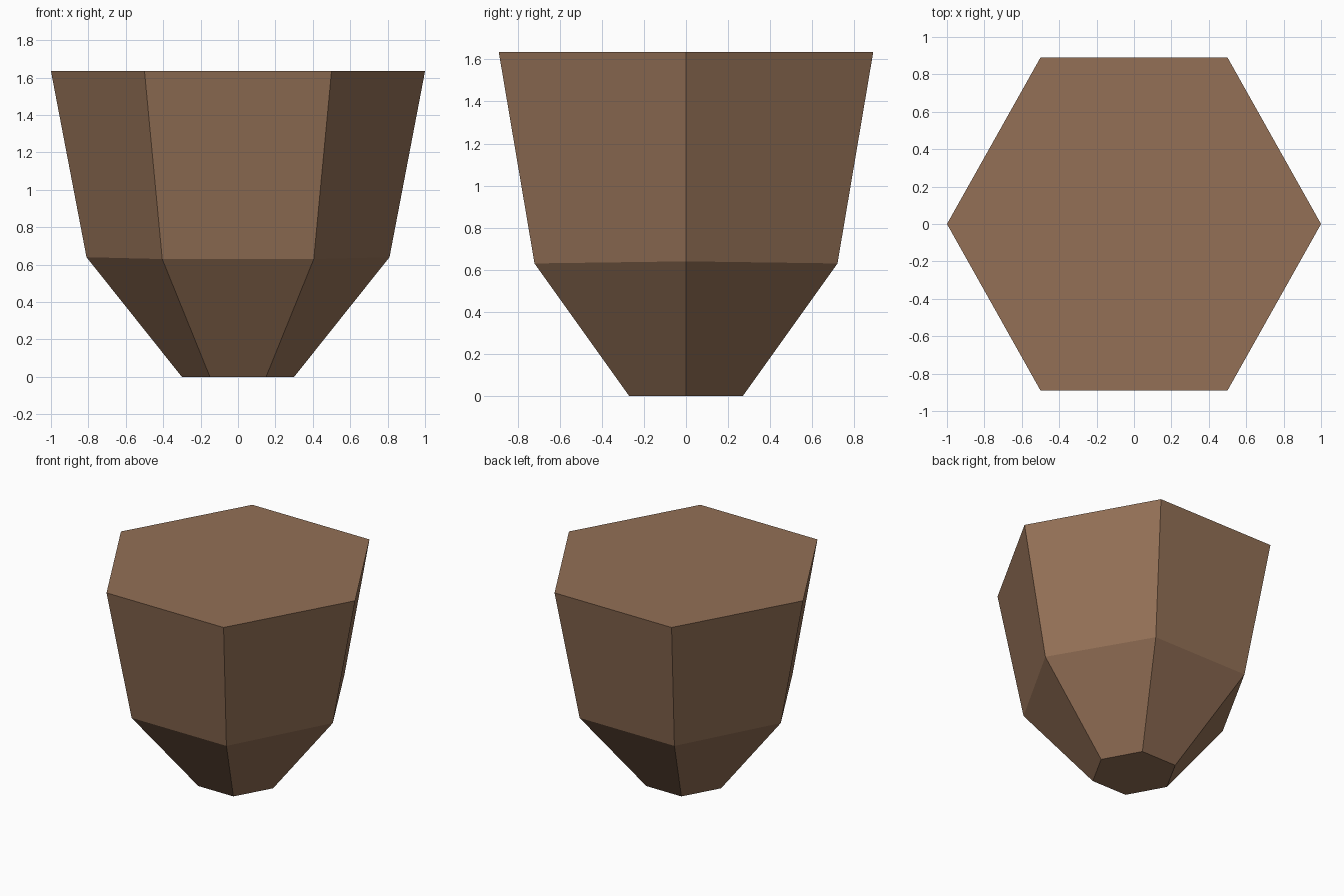
import bpy, bmesh, math

if "Cube" in bpy.data.objects:
    bpy.data.objects.remove(bpy.data.objects["Cube"])

# One brown for the whole pot
brown = bpy.data.materials.new("brown")
brown.diffuse_color = (0.292, 0.162, 0.093, 1)
brown.use_nodes = True
brown.node_tree.nodes["Principled BSDF"].inputs["Base Color"].default_value = brown.diffuse_color

# Rings from bottom to top: half width in x, half depth in y, z at side corners, z at front/back edges
rings = [(0.30, 0.27, 0.0, 0.0), (0.81, 0.72, 0.64, 0.63), (1.0, 0.89, 1.635, 1.635)]

bm = bmesh.new()
loops = []
for rx, ry, z_side, z_front in rings:
    loop = []
    for i in range(6):
        a = i * math.pi / 3
        z = z_side if i % 3 == 0 else z_front
        loop.append(bm.verts.new((rx * math.cos(a), ry * math.sin(a) / math.sin(math.pi / 3), z)))
    loops.append(loop)

# Side walls and end caps
for low, high in zip(loops, loops[1:]):
    for i in range(6):
        j = (i + 1) % 6
        bm.faces.new((low[i], low[j], high[j], high[i]))
bm.faces.new(loops[0][::-1])
bm.faces.new(loops[-1])
bmesh.ops.recalc_face_normals(bm, faces=bm.faces)

mesh = bpy.data.meshes.new("hexagonal_pot")
bm.to_mesh(mesh)
bm.free()
mesh.materials.append(brown)
bpy.context.collection.objects.link(bpy.data.objects.new("hexagonal_pot", mesh))
